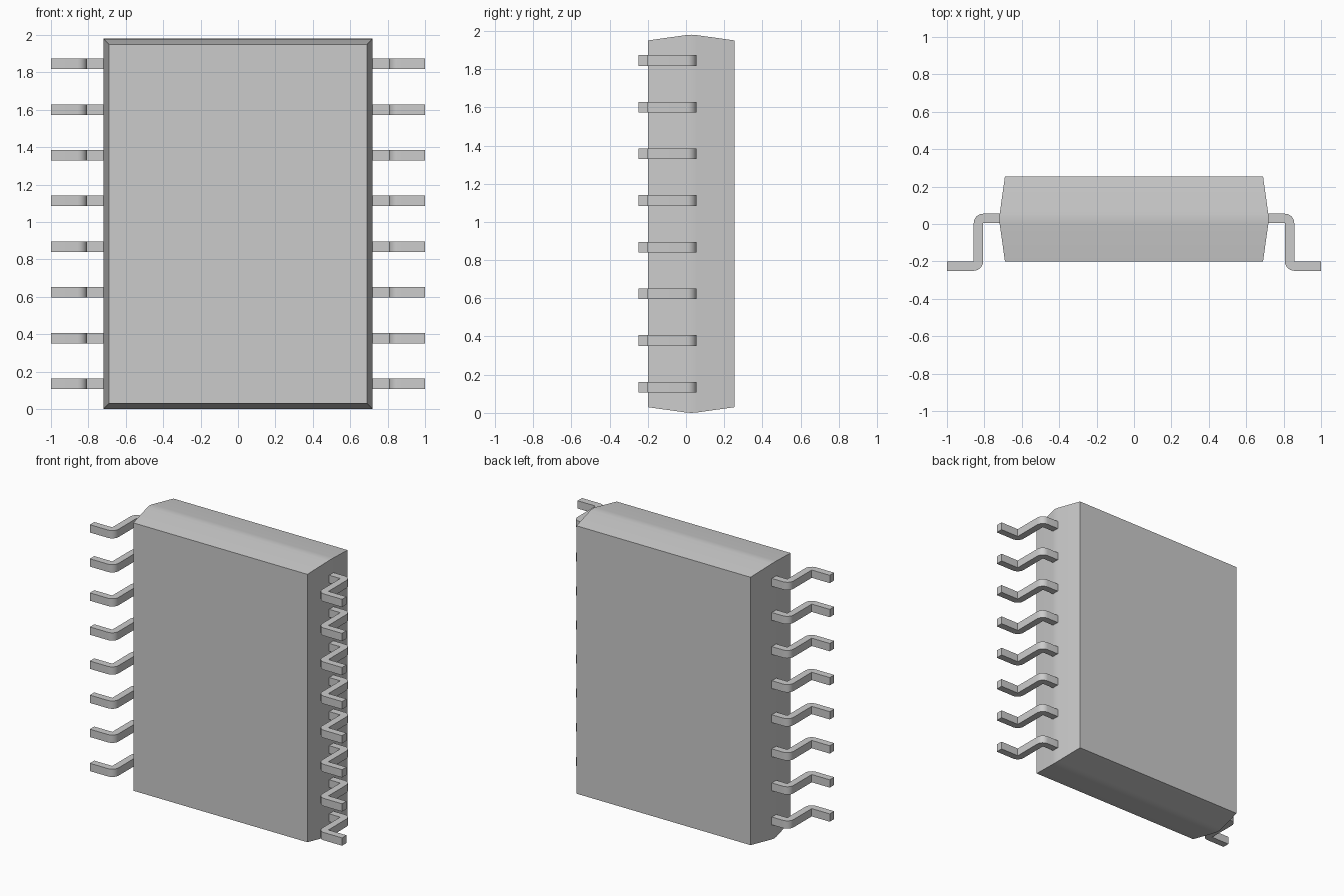
import bpy, bmesh, math

if "Cube" in bpy.data.objects:
    bpy.data.objects.remove(bpy.data.objects["Cube"])

PINS, PITCH, PIN_W, MID_Z = 8, 0.2443, 0.056, 0.99


def make_object(name, bm):
    bmesh.ops.recalc_face_normals(bm, faces=bm.faces)
    mesh = bpy.data.meshes.new(name)
    bm.to_mesh(mesh)
    bm.free()
    obj = bpy.data.objects.new(name, mesh)
    bpy.context.collection.objects.link(obj)
    return obj


def smooth(obj, degrees):
    bpy.ops.object.select_all(action='DESELECT')
    obj.select_set(True)
    bpy.context.view_layer.objects.active = obj
    bpy.ops.object.shade_smooth_by_angle(angle=math.radians(degrees))


def arc(cx, cy, r, a0, a1, n=6):
    return [(cx + r * math.cos(math.radians(a0 + (a1 - a0) * i / n)),
             cy + r * math.sin(math.radians(a0 + (a1 - a0) * i / n)))
            for i in range(n + 1)]


# Package body: rectangular rings lofted from front to back, (y, inset)
bm = bmesh.new()
rings = []
for y, inset in [(-0.2, 0.03), (0.0, 0.002), (0.027, 0.0), (0.055, 0.002), (0.255, 0.03)]:
    w, h = 0.72 - inset, MID_Z - inset
    rings.append([bm.verts.new((sx * w, y, MID_Z + sz * h))
                  for sx, sz in [(-1, -1), (1, -1), (1, 1), (-1, 1)]])
for a, b in zip(rings, rings[1:]):
    for i in range(4):
        j = (i + 1) % 4
        bm.faces.new((a[i], a[j], b[j], b[i]))
bm.faces.new(rings[0])
bm.faces.new(rings[-1])
smooth(make_object("package_body", bm), 12)

# Gull-wing lead: profile in x-y with rounded outer bends, extruded in z
R = 0.05
profile = ([(0.70, 0.005), (0.70, 0.055)]
           + arc(0.857 - R, 0.055 - R, R, 90, 0)
           + [(0.857, -0.2), (1.0, -0.2), (1.0, -0.25)]
           + arc(0.807 + R, -0.25 + R, R, 270, 180)
           + [(0.807, 0.005)])
bm = bmesh.new()
z0 = MID_Z - PITCH * (PINS - 1) / 2 - PIN_W / 2
face = bm.faces.new([bm.verts.new((x, y, z0)) for x, y in profile])
ext = bmesh.ops.extrude_face_region(bm, geom=[face])
bmesh.ops.translate(bm, vec=(0, 0, PIN_W),
                    verts=[v for v in ext["geom"] if isinstance(v, bmesh.types.BMVert)])
leads = make_object("leads", bm)
smooth(leads, 30)

# Repeat the lead up the side and mirror to the other side
array = leads.modifiers.new("row", 'ARRAY')
array.count = PINS
array.use_relative_offset = False
array.use_constant_offset = True
array.constant_offset_displace = (0, 0, PITCH)
leads.modifiers.new("both_sides", 'MIRROR').use_axis[0] = True
